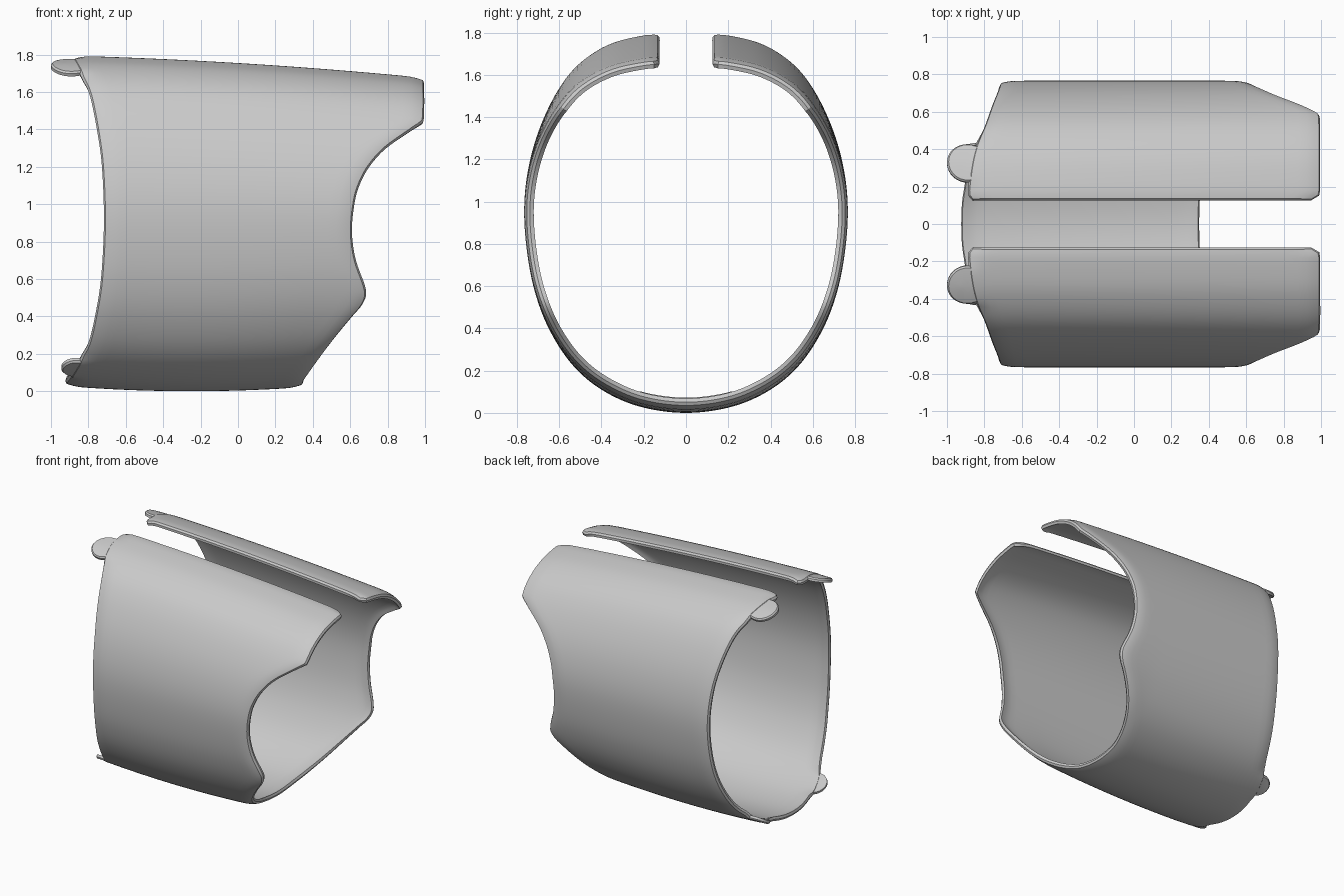
import bpy, bmesh, math

cube = bpy.data.objects.get("Cube")
if cube:
    bpy.data.objects.remove(cube, do_unlink=True)

grey = bpy.data.materials.new("plain grey")
grey.use_nodes = True
colour = (0.59, 0.59, 0.59, 1)
grey.diffuse_color = colour
grey.node_tree.nodes["Principled BSDF"].inputs["Base Color"].default_value = colour

MID = 0.9       # height of the widest part
SLIT = 0.124    # half width of the top slit
WALL = 0.031


def smooth(points, after=None, steps=12):
    """Catmull-Rom polyline through 2D points; after guides the last slope."""
    pts = [points[0]] + points + [after or points[-1]]
    out = []
    for a, b, c, d in zip(pts, pts[1:], pts[2:], pts[3:]):
        for i in range(steps):
            t = i / steps
            out.append(tuple(0.5 * (2 * q + (r - p) * t + (2 * p - 5 * q + 4 * r - s) * t * t
                                    + (3 * q - p - 3 * r + s) * t ** 3)
                             for p, q, r, s in zip(a, b, c, d)))
    return out + [points[-1]]


def lookup(table, key):
    """Linear lookup in a list of (key, *values) rows with rising keys."""
    if key <= table[0][0]:
        return table[0][1:]
    for a, b in zip(table, table[1:]):
        if key <= b[0]:
            t = (key - a[0]) / max(b[0] - a[0], 1e-9)
            return tuple(p + (q - p) * t for p, q in zip(a[1:], b[1:]))
    return table[-1][1:]


# Half cross-section (y, z) from the slit down to the bottom
half = smooth([(SLIT, 1.79), (0.2, 1.787), (0.36, 1.745), (0.5, 1.66), (0.6, 1.54),
               (0.685, 1.37), (0.74, 1.19), (0.765, 1.0), (0.757, 0.8), (0.72, 0.59),
               (0.65, 0.4), (0.54, 0.23), (0.4, 0.11), (0.22, 0.03), (0, 0)], (-0.22, 0.03))
section, run = [], 0.0
for i, p in enumerate(half):
    if i:
        run += math.dist(p, half[i - 1])
    section.append((run, *p))
HALF_LENGTH = run

# Outlines of the two open ends: (z, x)
small_end = smooth([(0, -0.935), (0.03, -0.925), (0.06, -0.905), (0.17, -0.84), (0.25, -0.80),
                    (0.4, -0.765), (0.6, -0.735), (0.9, -0.72), (1.2, -0.73), (1.4, -0.755),
                    (1.6, -0.795), (1.7, -0.84), (1.79, -0.89)])
notched_end = smooth([(0, 0.352), (0.03, 0.355), (0.07, 0.378), (0.245, 0.505), (0.38, 0.612),
                      (0.44, 0.662), (0.5, 0.688), (0.56, 0.68), (0.7, 0.632), (0.85, 0.612),
                      (1.0, 0.625), (1.1, 0.65), (1.2, 0.70), (1.3, 0.785), (1.4, 0.92),
                      (1.44, 0.975), (1.49, 0.998), (1.8, 0.998)])


def surface(s, x, shrink=0.0):
    """Point on the outer skin at girth s (mirrored past the bottom) and length x."""
    side = 1
    if s > HALF_LENGTH:
        s, side = 2 * HALF_LENGTH - s, -1
    y, z = lookup(section, s)
    if z > MID:     # the top slopes down along the length
        t = max(0, x + 0.8)
        z = MID + (z - MID) * (1 - 0.0345 * t - 0.021 * t * t)
    else:           # the underside bows slightly
        z += min(0.025, 0.06 * (x + 0.25) ** 2) * (1 - z / MID)
    k = 1 - shrink
    return (x, side * y * k, MID + (z - MID) * k)


def end_x(outline, s, start):
    x = start
    for _ in range(25):
        x = 0.5 * (x + lookup(outline, surface(s, x)[2])[0])
    return x


def finish(bm, name, wall, chamfer):
    """Thicken a skin inward, then chamfer only the outer edge of its rim."""
    outer = len(bm.verts)
    mesh = bpy.data.meshes.new(name)
    bm.to_mesh(mesh)
    bm.free()
    obj = bpy.data.objects.new(name, mesh)
    bpy.context.collection.objects.link(obj)
    mesh.materials.append(grey)
    solid = obj.modifiers.new("wall", "SOLIDIFY")
    solid.thickness, solid.offset, solid.use_even_offset = wall, -1, True
    bpy.ops.object.select_all(action='DESELECT')
    obj.select_set(True)
    bpy.context.view_layer.objects.active = obj
    bpy.ops.object.modifier_apply(modifier="wall")
    bm = bmesh.new()
    bm.from_mesh(mesh)
    rim = [e for e in bm.edges if all(v.index < outer for v in e.verts)
           and e.calc_face_angle(0) > math.radians(50)]
    bmesh.ops.bevel(bm, geom=rim, offset=chamfer, segments=1, affect='EDGES', clamp_overlap=True)
    bm.to_mesh(mesh)
    bm.free()
    bpy.ops.object.shade_smooth_by_angle(angle=math.radians(30))


def girth_at(y, top):
    rows = [r for r in section if (r[2] > MID) == top]
    return min(rows, key=lambda r: abs(r[1] - y))[0]


# Tab layout: name, girth, length position, radius
TABS = [("upper", girth_at(0.335, True), -0.89, 0.11),
        ("lower", girth_at(0.365, False), -0.85, 0.095)]

# Main sleeve: a skin swept round the section, trimmed by both end outlines
AROUND = 180
CORNER = 0.05
fractions = [0, 0.02, 0.04, 0.065] + [0.1 + 0.05 * i for i in range(17)] + [0.935, 0.96, 0.98, 1]
bm = bmesh.new()
rows = []
for i in range(AROUND + 1):
    s = 2 * HALF_LENGTH * i / AROUND
    girth = min(s, 2 * HALF_LENGTH - s)
    x0, x1 = end_x(small_end, s, -0.8), end_x(notched_end, s, 0.6)
    if girth < CORNER:      # rounded corners beside the slit
        cut = CORNER - math.sqrt(CORNER ** 2 - (CORNER - girth) ** 2)
        x0, x1 = x0 + cut * 0.5, x1 - cut
    # the ends curl inward, except where a tab carries the skin on
    curl = min(min(1, max(0, (abs(girth - g) - 0.8 * r) / 0.06)) for _, g, _, r in TABS)
    row = []
    for f in fractions:
        x = x0 + (x1 - x0) * f
        weight = curl if f < 0.5 else 1
        near = max(0, 1 - min(x - x0, x1 - x) / 0.1)
        row.append(bm.verts.new(surface(s, x, 0.02 * weight * near ** 2)))
    rows.append(row)
for a, b in zip(rows, rows[1:]):
    for j in range(len(fractions) - 1):
        bm.faces.new((a[j], a[j + 1], b[j + 1], b[j]))
finish(bm, "sleeve_shell", WALL, 0.012)


# Round locating tabs that carry on the skin past the small end
def tab(name, s0, cx, radius, sides=32):
    bm = bmesh.new()
    centre = bm.verts.new(surface(s0, cx, 0.003))
    rings = []
    for r in (radius * 0.4, radius * 0.75, radius):
        rings.append([bm.verts.new(surface(s0 + r * math.cos(a), cx + r * math.sin(a), 0.003))
                      for a in (2 * math.pi * k / sides for k in range(sides))])
    for k in range(sides):
        n = (k + 1) % sides
        bm.faces.new((centre, rings[0][n], rings[0][k]))
        for inner, outer in zip(rings, rings[1:]):
            bm.faces.new((inner[k], inner[n], outer[n], outer[k]))
    bm.normal_update()
    if centre.normal.z * (centre.co.z - MID) < 0:
        bmesh.ops.reverse_faces(bm, faces=bm.faces[:])
    finish(bm, name, WALL - 0.005, 0.009)


for label, girth, cx, radius in TABS:
    tab(label + "_tab_back", girth, cx, radius)
    tab(label + "_tab_front", 2 * HALF_LENGTH - girth, cx, radius)
